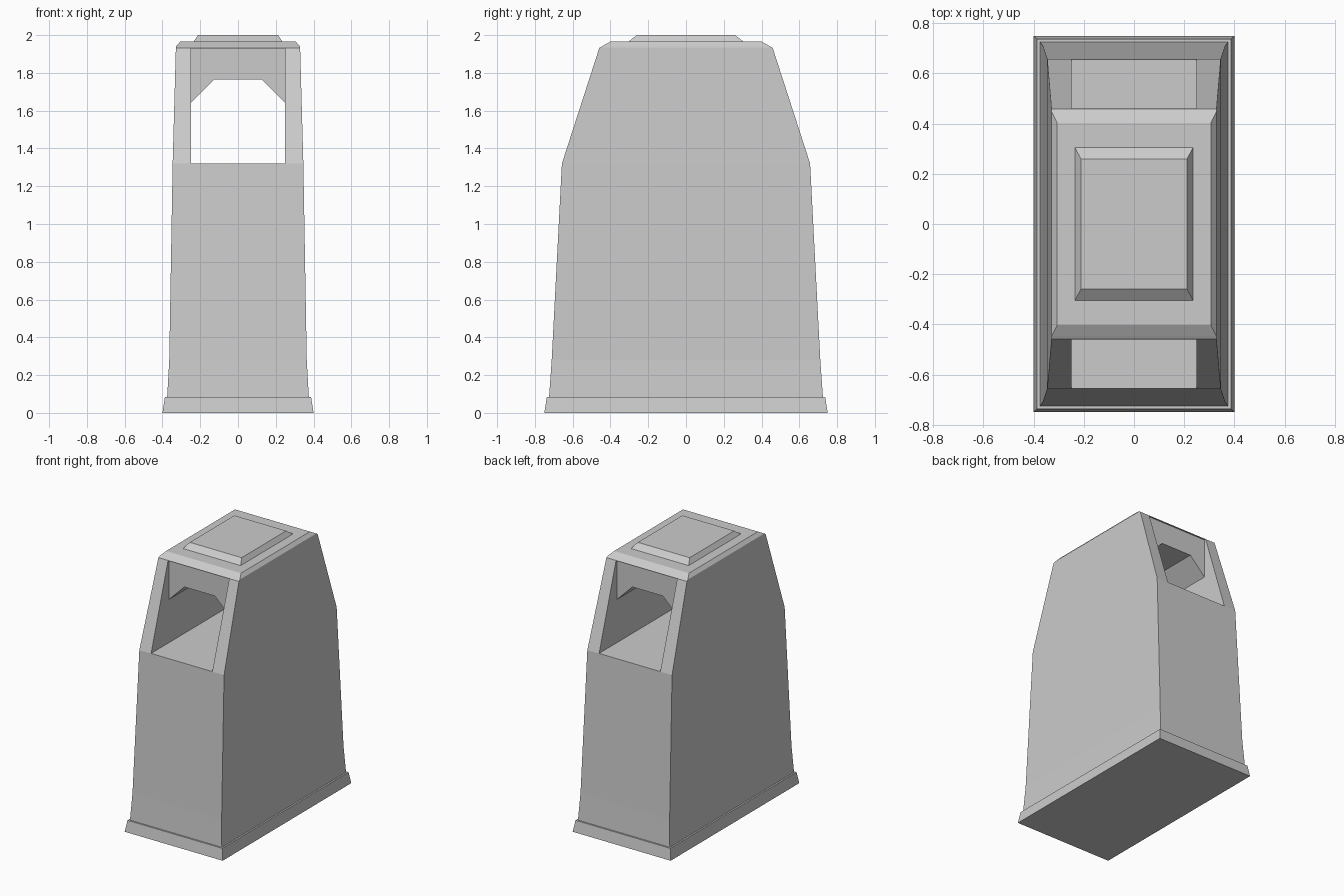
import bpy, bmesh

cube = bpy.data.objects.get("Cube")
if cube:
    bpy.data.objects.remove(cube, do_unlink=True)

grey = bpy.data.materials.new("light_grey")
grey.use_nodes = True
grey.diffuse_color = (0.6, 0.6, 0.6, 1)
shader = next(n for n in grey.node_tree.nodes if n.type == "BSDF_PRINCIPLED")
shader.inputs["Base Color"].default_value = grey.diffuse_color


def make_object(name, rings):
    """Skin a stack of matching vertex rings and close both ends."""
    bm = bmesh.new()
    loops = [[bm.verts.new(p) for p in ring] for ring in rings]
    for low, high in zip(loops, loops[1:]):
        for i in range(len(low)):
            j = (i + 1) % len(low)
            bm.faces.new((low[i], low[j], high[j], high[i]))
    bm.faces.new(loops[0][::-1])
    bm.faces.new(loops[-1])
    bmesh.ops.recalc_face_normals(bm, faces=bm.faces)
    mesh = bpy.data.meshes.new(name)
    bm.to_mesh(mesh)
    bm.free()
    mesh.materials.append(grey)
    obj = bpy.data.objects.new(name, mesh)
    bpy.context.collection.objects.link(obj)
    return obj


def tapered(name, levels):
    """Rectangular tower from (half width, half depth, height) levels."""
    return make_object(name, [[(-x, -y, z), (x, -y, z), (x, y, z), (-x, y, z)]
                              for x, y, z in levels])


def prism(name, outline, y0, y1):
    """Extrude an x-z outline along y."""
    return make_object(name, [[(x, y, z) for x, z in outline] for y in (y0, y1)])


def cut(target, cutter):
    cutter.hide_render = True
    mod = target.modifiers.new("opening", "BOOLEAN")
    mod.operation = "DIFFERENCE"
    mod.solver = "EXACT"
    mod.object = cutter
    bpy.context.view_layer.objects.active = target
    bpy.ops.object.modifier_apply(modifier=mod.name)
    bpy.data.objects.remove(cutter, do_unlink=True)


# Plinth, body and raised lid panel
tapered("plinth", [(0.4, 0.75, 0), (0.387, 0.737, 0.083)])
body = tapered("body", [(0.377, 0.727, 0.07), (0.375, 0.725, 0.083),
                        (0.364, 0.711, 0.28), (0.346, 0.657, 1.32),
                        (0.329, 0.459, 1.932), (0.328, 0.446, 1.94),
                        (0.306, 0.402, 1.965)])
tapered("lid_panel", [(0.236, 0.306, 1.96), (0.235, 0.305, 1.965),
                      (0.212, 0.26, 2.0)])

# Through passage with a chamfered ceiling
FLOOR, WIDE = 1.321, 0.25
cut(body, prism("passage_cutter",
                [(-WIDE, FLOOR), (WIDE, FLOOR), (WIDE, 1.64),
                 (0.125, 1.765), (-0.125, 1.765), (-WIDE, 1.64)], -0.9, 0.9))

# Taller mouth at each end
for side in (-1, 1):
    cut(body, prism("mouth_cutter",
                    [(-WIDE, FLOOR), (WIDE, FLOOR), (WIDE, 1.93), (-WIDE, 1.93)],
                    side * 0.447, side * 0.9))
